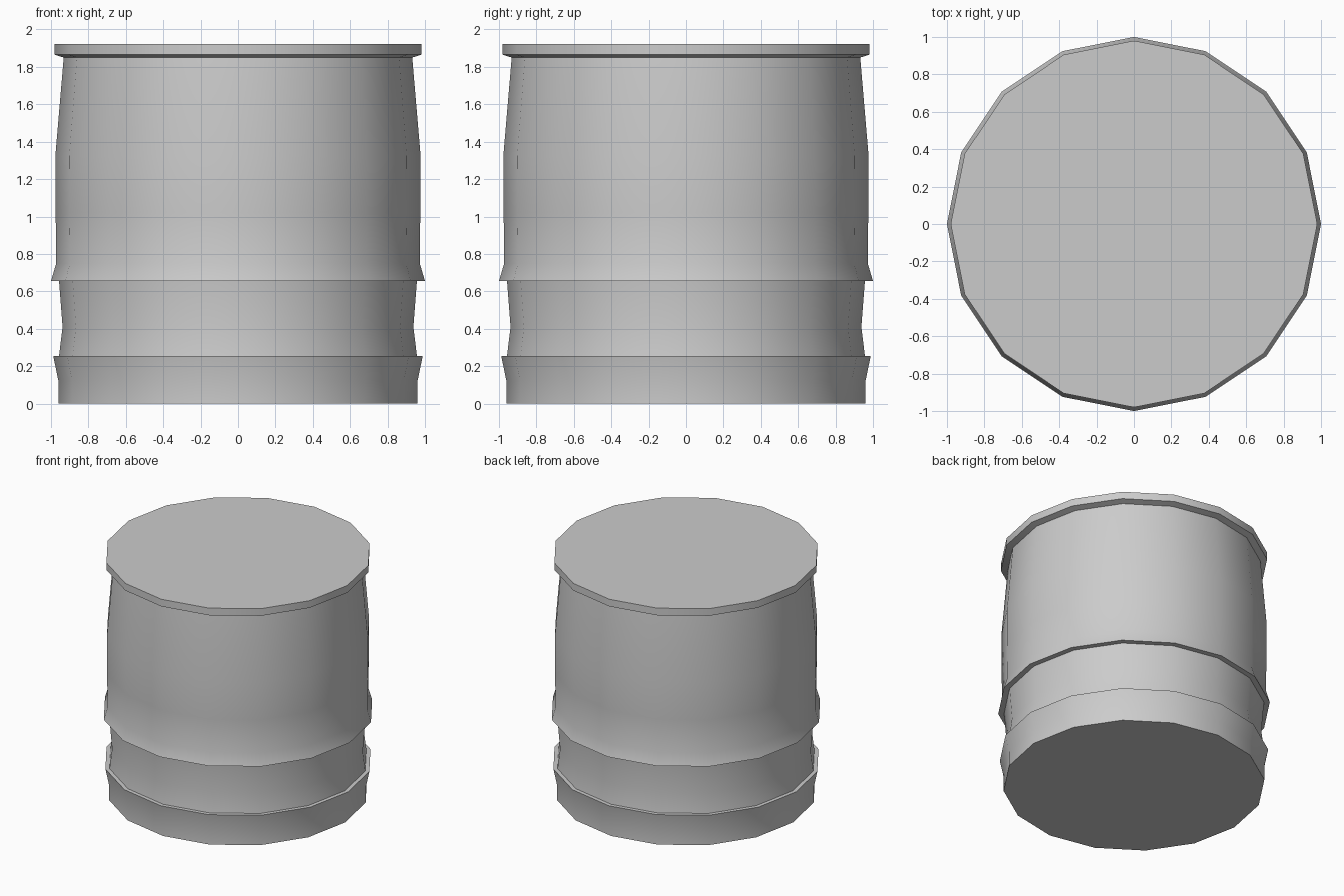
import bpy, bmesh, math

if "Cube" in bpy.data.objects:
    bpy.data.objects.remove(bpy.data.objects["Cube"])

SIDES = 16

# Barrel outline from bottom to top: (radius, height)
PROFILE = [
    (0.96, 0.0), (0.96, 0.12),
    (0.988, 0.255), (0.957, 0.255),                 # lower hoop
    (0.938, 0.41), (0.957, 0.655),                  # waist between hoops
    (1.0, 0.655), (0.972, 0.75),                    # upper hoop
    (0.975, 1.02), (0.977, 1.32), (0.932, 1.85),    # bulging wall
    (0.98, 1.865), (0.98, 1.923),                   # rim
]


def lathe(name, profile):
    """Closed, capped solid of revolution about z."""
    bm = bmesh.new()
    rings = []
    for r, z in profile:
        rings.append([bm.verts.new((r * math.cos(math.tau * i / SIDES),
                                    r * math.sin(math.tau * i / SIDES), z))
                      for i in range(SIDES)])
    for low, high in zip(rings, rings[1:]):
        for i in range(SIDES):
            j = (i + 1) % SIDES
            bm.faces.new((low[i], low[j], high[j], high[i]))
    bm.faces.new(rings[0][::-1])
    bm.faces.new(rings[-1])
    mesh = bpy.data.meshes.new(name)
    bm.to_mesh(mesh)
    bm.free()
    obj = bpy.data.objects.new(name, mesh)
    bpy.context.collection.objects.link(obj)
    return obj


barrel = lathe("barrel", PROFILE)

# Smooth around the wall, crisp at hoops, rim and caps
bpy.context.view_layer.objects.active = barrel
barrel.select_set(True)
bpy.ops.object.shade_smooth_by_angle(angle=math.radians(30))
